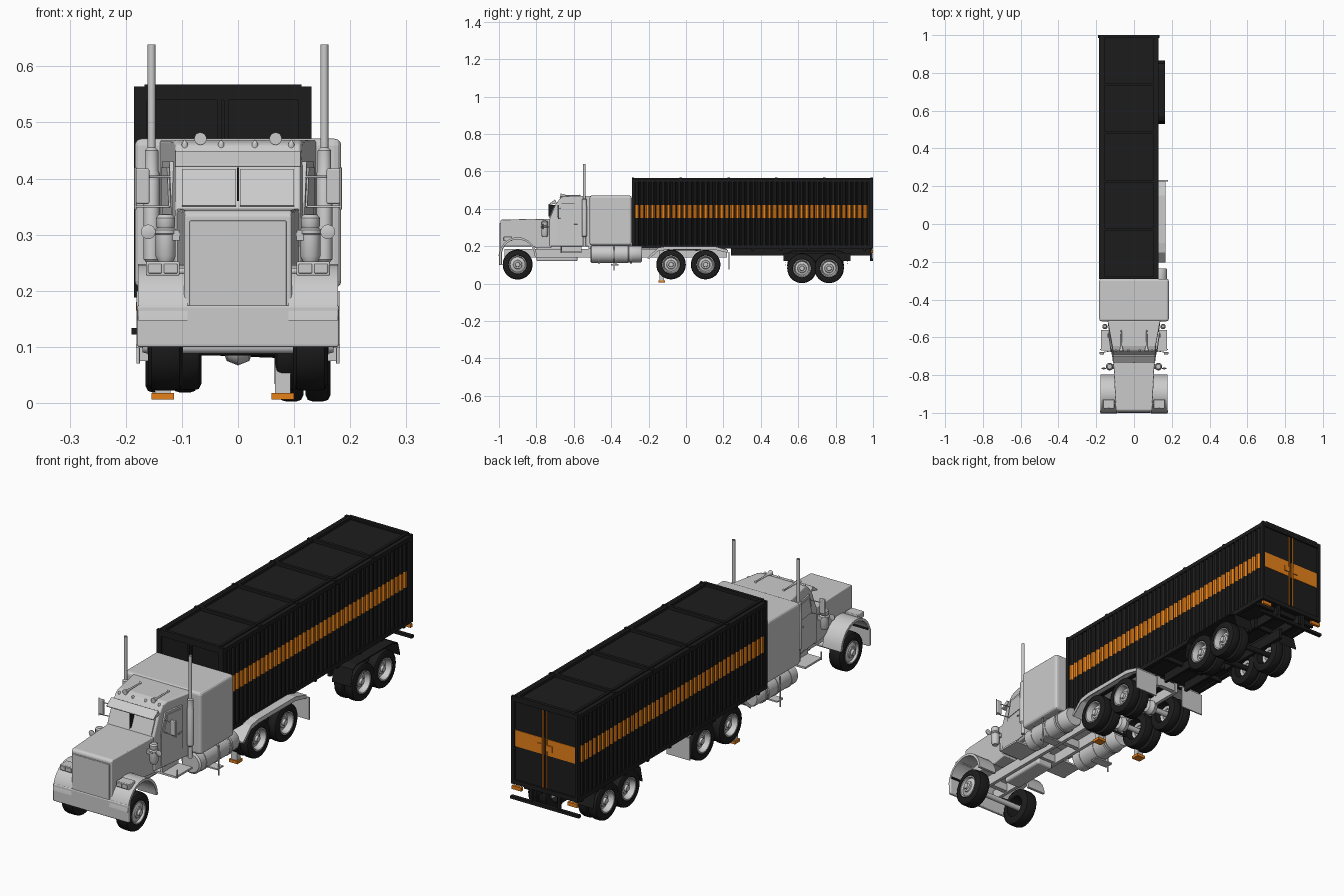
import bpy, bmesh, math
from mathutils import Vector

if "Cube" in bpy.data.objects:
    bpy.data.objects.remove(bpy.data.objects["Cube"])

def material(name, c):
    m = bpy.data.materials.new(name)
    m.diffuse_color = (*c, 1)
    m.use_nodes = True
    m.node_tree.nodes["Principled BSDF"].inputs["Base Color"].default_value = m.diffuse_color
    return m
BLACK = material("black", (0.012, 0.012, 0.012))
ORANGE = material("orange", (0.8, 0.22, 0.01))
TC = -0.027  # trailer centre line

def mesh(name, verts, faces, mat=None, bevel=0, smooth=False):
    me = bpy.data.meshes.new(name)
    me.from_pydata(verts, [], faces)
    bm = bmesh.new()
    bm.from_mesh(me)
    bmesh.ops.remove_doubles(bm, verts=bm.verts, dist=1e-6)
    bmesh.ops.recalc_face_normals(bm, faces=bm.faces)
    bm.to_mesh(me)
    bm.free()
    ob = bpy.data.objects.new(name, me)
    bpy.context.collection.objects.link(ob)
    if mat:
        me.materials.append(mat)
    if bevel:
        b = ob.modifiers.new("bevel", 'BEVEL')
        b.width, b.segments, b.limit_method = bevel, 3, 'ANGLE'
    if smooth:
        bpy.ops.object.select_all(action='DESELECT')
        ob.select_set(True)
        bpy.context.view_layer.objects.active = ob
        bpy.ops.object.shade_smooth_by_angle(angle=math.radians(35))
    return ob

def prism(name, pts, lo, hi, axis='x', **kw):
    """Extrude a yz profile along x, or an xy profile along z."""
    n = len(pts)
    v = [((h, a, b) if axis == 'x' else (a, b, h)) for h in (lo, hi) for a, b in pts]
    f = [(i, (i + 1) % n, n + (i + 1) % n, n + i) for i in range(n)]
    return mesh(name, v, f + [tuple(range(n)), tuple(range(n, 2 * n))], **kw)

def box(name, x0, x1, y0, y1, z0, z1, mat=None, **kw):
    return prism(name, [(y0, z0), (y1, z0), (y1, z1), (y0, z1)], x0, x1, mat=mat, **kw)

def sides(name, x0, x1, *a, c=0, **kw):
    """Box on both sides of a centre line."""
    box("right_" + name, c + x0, c + x1, *a, **kw)
    box("left_" + name, c - x1, c - x0, *a, **kw)

def lathe(name, prof, loc, axis, n=32, mat=None):
    """Revolve (radius, height) points about a direction."""
    q = Vector(axis).to_track_quat('Z', 'Y')
    v, f, m = [], [], len(prof)
    for i in range(n):
        a = 2 * math.pi * i / n
        v += [Vector(loc) + q @ Vector((r * math.cos(a), r * math.sin(a), h)) for r, h in prof]
    for i in range(n):
        for j in range(m - 1):
            k = (i + 1) % n
            f.append((i * m + j, k * m + j, k * m + j + 1, i * m + j + 1))
    return mesh(name, v, f, mat=mat, smooth=True)

def rod(name, a, b, r, mat=None, n=16):
    d = Vector(b) - Vector(a)
    return lathe(name, [(0, 0), (r, 0), (r, d.length), (0, d.length)], a, d, n, mat)

# ---------- wheels ----------
def wheel(name, s, xo, w, y, z, R=0.079, front=False):
    tire = [(0.046, -w), (R * .85, -w), (R * .97, -w * .9), (R, -w * .72), (R, -w * .28),
            (R * .97, -w * .1), (R * .85, 0), (0.05, 0), (0.046, -.004), (0.046, -w)]
    lathe(name + "_tire", tire, (s * xo, y, z), (s, 0, 0), 40, BLACK)
    d = -.004 if front else -.02
    rim = [(0.048, -w * .9), (0.048, -.001), (0.043, -.001), (0.040, -.01), (0.036, d - .004), (0.024, d),
           (0.022, d + .004), (0.014, d + .005), (0.012, d + .014), (0, d + .015)]
    lathe(name + "_rim", rim, (s * xo, y, z), (s, 0, 0), 32)

for s, side in ((1, "right"), (-1, "left")):
    wheel(side + "_steer_wheel", s, 0.16, 0.062, -0.9, 0.102, 0.08, True)
    for i, y in enumerate((-0.08, 0.105)):
        wheel(f"{side}_drive_outer_{i}", s, 0.16, 0.045, y, 0.102)
        wheel(f"{side}_drive_inner_{i}", s, 0.11, 0.045, y, 0.102)
    for i, y in enumerate((0.62, 0.765)):
        z = 0.082 if s > 0 else 0.098
        wheel(f"{side}_trailer_outer_{i}", s, 0.165, 0.045, y, z)
        wheel(f"{side}_trailer_inner_{i}", s, 0.117, 0.045, y, z)
for i, y in enumerate((-0.9, -0.08, 0.105, 0.62, 0.765)):
    rod(f"axle_{i}", (-0.13, y, 0.1), (0.13, y, 0.09 if y > .5 else .1), 0.012, BLACK if y > .5 else None)
    if y in (-0.08, 0.105):
        lathe(f"differential_{i}", [(0, -.03), (.025, -.02), (.033, 0), (.025, .02), (0, .03)], (0, y, .1), (1, 0, 0), 20)

# ---------- tractor chassis ----------
sides("frame_rail", 0.04, 0.055, -0.97, 0.22, 0.14, 0.185)
for i in range(8):
    y = -0.9 + i * 0.157
    box(f"frame_crossmember_{i}", -0.045, 0.045, y, y + 0.02, 0.145, 0.18)
box("fifth_wheel", -0.06, 0.06, -0.07, 0.08, 0.178, 0.193, BLACK)
box("engine_underside", -0.04, 0.04, -0.8, -0.58, 0.12, 0.2, bevel=0.01)
box("front_bumper", -0.18, 0.18, -1.0, -0.985, 0.1, 0.174, bevel=0.004)

# ---------- hood and grille ----------
hood = prism("hood", [(-0.993, 0.16), (-0.993, 0.335), (-0.985, 0.343), (-0.72, 0.347), (-0.72, 0.19),
                      (-0.80, 0.19), (-0.82, 0.2), (-0.97, 0.2)], -0.096, 0.096, bevel=0.004)
for v in hood.data.vertices:
    if v.co.y > -0.75:
        v.co.x *= 1.14
box("grille_panel", -0.086, 0.086, -0.997, -0.99, 0.17, 0.325, bevel=0.002)

# ---------- cab ----------
cab = prism("cab", [(-0.73, 0.2), (-0.73, 0.345), (-0.697, 0.425), (-0.668, 0.462), (-0.645, 0.469),
                    (-0.51, 0.469), (-0.51, 0.2)], -0.14, 0.14, bevel=0.005)
for v in cab.data.vertices:
    v.co.x *= 1 if v.co.y > -0.6 else 0.8
for s in (1, -1):
    a, b = sorted((s * 0.004, s * 0.1))
    prism("windscreen_pane", [(-0.732, 0.352), (-0.705, 0.417), (-0.70, 0.415), (-0.727, 0.35)], a, b)
box("windscreen_divider", -0.002, 0.002, -0.735, -0.69, 0.36, 0.42, BLACK)
prism("sun_visor", [(-0.7, 0.45), (-0.735, 0.424), (-0.733, 0.42), (-0.69, 0.43)], -0.112, 0.112, bevel=0.002)
box("sleeper", -0.184, 0.184, -0.515, -0.29, 0.205, 0.471, bevel=0.012)
box("sleeper_floor", -0.14, 0.14, -0.52, -0.29, 0.185, 0.21)

for s, side in ((1, "right"), (-1, "left")):
    # door panel and window follow the tapering cab side
    def cabside(name, pts, out):
        f = lambda y: s * (0.14 - (-0.51 - y) * 0.028 / 0.2 + out)
        n = len(pts)
        v = [(f(y) - s * d, y, z) for d in (0, .012) for y, z in pts]
        fc = [(i, (i + 1) % n, n + (i + 1) % n, n + i) for i in range(n)]
        mesh(name, v, fc + [tuple(range(n)), tuple(range(n, 2 * n))])
    cabside(side + "_door", [(-0.69, 0.21), (-0.69, 0.345), (-0.665, 0.43), (-0.57, 0.43), (-0.57, 0.21)], .004)
    cabside(side + "_door_window", [(-0.678, 0.35), (-0.657, 0.42), (-0.58, 0.42), (-0.58, 0.35)], .007)
    rod(side + "_door_handle", (s * .137, -0.6, 0.32), (s * .137, -0.58, 0.32), 0.003)
    # fender arch over the steered wheel
    outer, inner = [], []
    for i in range(15):
        t = math.pi * (0.02 + 0.96 * i / 14)
        outer.append((-0.9 + 0.103 * math.cos(t), 0.14 + 0.108 * math.sin(t)))
        inner.append((-0.9 + 0.092 * math.cos(t), 0.14 + 0.097 * math.sin(t)))
    a, b = sorted((s * 0.09, s * 0.178))
    prism(side + "_front_fender", outer + inner[::-1], a, b, smooth=True)
    a, b = sorted((s * 0.1, s * 0.177))
    box(side + "_bumper_gap", a, b, -0.99, -0.98, 0.172, 0.18, BLACK)
    a, b = sorted((s * 0.104, s * 0.164))
    box(side + "_headlight_housing", a, b, -0.975, -0.93, 0.227, 0.252, bevel=0.003)
    for k in (0.12, 0.148):
        box(side + "_headlight", s * k - .012, s * k + .012, -0.979, -0.97, 0.231, 0.248, bevel=0.002)
    rod(side + "_headlight_arm", (s * .09, -.95, .235), (s * .11, -.95, .235), .006)
    # air cleaner
    lathe(side + "_air_cleaner", [(0, 0), (.012, 0), (.018, .012), (.018, .05), (.02, .052), (.02, .058), (.015, .062),
                                  (.017, .066), (.017, .08), (.012, .086), (0, .087)], (s * .129, -.755, .25), (0, 0, 1), 24)
    box(side + "_air_intake", min(s * .1, s * .13), max(s * .1, s * .13), -.768, -.74, .29, .308)
    # exhaust stack
    lathe(side + "_exhaust", [(0, .2), (.009, .2), (.009, .25), (.014, .256), (.014, .41), (.012, .415), (.012, .45), (.007, .455),
                              (.007, .639), (.005, .639), (.005, .5)], (s * .154, -.543, 0), (0, 0, 1), 24)
    # mirror with arms
    box(side + "_mirror", s * .17 - .012, s * .17 + .012, -.69, -.678, .355, .418, bevel=.003)
    for z in (.35, .403):
        rod(side + "_mirror_arm", (s * .12, -.672, z), (s * .183, -.682, z), .002)
    rod(side + "_mirror_post", (s * .183, -.682, .345), (s * .183, -.682, .42), .002)
    lathe(side + "_round_mirror", [(0, 0), (.013, .002), (.013, .006), (0, .01)], (s * .16, -.76, .305), (0, -1, 0), 20)
    # fuel tank, straps and steps
    lathe(side + "_fuel_tank", [(0, 0), (.04, 0), (.047, .006), (.047, .2), (.044, .204), (.044, .268), (.04, .274), (0, .274)],
          (s * .132, -.51, .158), (0, 1, 0), 32)
    for y in (-.47, -.38, -.3):
        lathe(side + "_tank_strap", [(.046, 0), (.049, 0), (.049, .01), (.046, .01)], (s * .132, y, .158), (0, 1, 0), 32)
    a, b = sorted((s * .06, s * .175))
    box(side + "_cab_step", a, b, -.67, -.56, .164, .172)
    box(side + "_step_back", min(s * .1, s * .11), max(s * .1, s * .11), -.67, -.56, .17, .21)
    for y in (-.665, -.385):
        rod(side + "_step_hanger", (s * .178, y, .07 if y > -.5 else .165), (s * .178, y, .2), .003)
    box(side + "_tank_step", min(s * .1, s * .182), max(s * .1, s * .182), -.4, -.36, .098, .104)
    # rear fender and mud flap
    top = [(-.205, .14), (-.15, .192), (-.1, .2), (.15, .2), (.225, .18)]
    a, b = sorted((s * .07, s * .166))
    prism(side + "_rear_fender", top + [(y, z - .006) for y, z in top[::-1]], a, b)
    prism(side + "_fender_skirt", top + [(.225, .165), (.15, .182), (-.1, .182), (-.15, .174), (-.2, .13)],
          s * .166 - .002, s * .166 + .002)
    a, b = sorted((s * .07, s * .18))
    box(side + "_mud_flap", a, b, .226, .232, .075, .17)
    # roof horn
    lathe(side + "_roof_horn", [(0, 0), (.011, 0), (.009, .008), (.004, .03), (.003, .1), (.005, .105), (0, .11)],
          (s * .067, -.672, .471), (0, 1, 0), 20)
    for x in (.03, .095):
        lathe(side + "_marker_light", [(.006, 0), (.005, .008), (0, .014)], (s * x, -.668, .456), (0, -.3, 1), 12)

# ---------- trailer body ----------
X0, X1 = -0.185, 0.13
box("trailer_core", X0 + .008, X1 - .008, -.284, .99, .195, .555, BLACK)

def corrugated(name, s, z0, z1, mat):
    pts, p, n = [], 1.25 / 44, 44
    for i in range(n):
        y = -.275 + i * p
        pts += [(y, .149), (y + p * .2, .156), (y + p * .6, .156), (y + p * .8, .149)]
    pts = [(TC + s * x, y) for y, x in pts]
    prism(name, pts + [(TC + s * .145, pts[-1][1]), (TC + s * .145, pts[0][1])], z0, z1, 'z', mat=mat)

for s, side in ((1, "right"), (-1, "left")):
    corrugated(side + "_lower_wall", s, .205, .35, BLACK)
    corrugated(side + "_stripe", s, .35, .42, ORANGE)
    corrugated(side + "_upper_wall", s, .42, .545, BLACK)
sides("bottom_rail", .14, .1575, -.29, .995, .188, .207, c=TC, mat=BLACK)
sides("top_rail", .14, .1575, -.29, .995, .543, .56, c=TC, mat=BLACK)
sides("front_post", .135, .158, -.29, -.272, .188, .56, c=TC, mat=BLACK)
sides("rear_post", .145, .158, .98, 1.0, .188, .56, c=TC, mat=BLACK)
for i in range(6):
    y = -.29 + i * .2555
    box(f"roof_bow_{i}", TC - .14, TC + .14, y, y + .013, .553, .568, BLACK)
    sides(f"roof_bow_end_{i}", .13, .158, y, y + .013, .545, .564, c=TC, mat=BLACK)
sides("roof_edge", .128, .14, -.29, .99, .553, .566, c=TC, mat=BLACK)

# front wall framing
for x in (-.145, -.006, .006, .145):
    box("front_wall_stile", TC + x - .004, TC + x + .004, -.29, -.283, .2, .545, BLACK)
for z in (.2, .54):
    box("front_wall_rail", TC - .15, TC + .15, -.29, -.283, z, z + .015, BLACK)

# rear doors, stripe and lock bars
sides("rear_door", .003, .143, .985, .993, .207, .543, c=TC, mat=BLACK)
sides("rear_door_stripe", .003, .143, .99, .995, .35, .42, c=TC, mat=ORANGE)
box("rear_header", TC - .157, TC + .157, .985, 1.0, .543, .56, BLACK)
box("rear_sill", TC - .157, TC + .157, .985, 1.0, .188, .207, BLACK)
for s in (1, -1):
    rod("lock_bar", (TC + s * .009, .996, .21), (TC + s * .009, .996, .54), .0035, ORANGE, 10)
    box("lock_handle", TC + s * .022 - .014, TC + s * .022 + .014, .993, .999, .37, .395, ORANGE)

# trailer chassis, bumper and lights
sides("trailer_rail", .05, .062, .24, .985, .15, .19, c=TC, mat=BLACK)
sides("wheel_subframe", .06, .075, .52, .88, .12, .165, c=0, mat=BLACK)
for i in range(9):
    y = -.25 + i * .15
    box(f"floor_beam_{i}", TC - .15, TC + .15, y, y + .012, .175, .195, BLACK)
box("rear_bumper_bar", -.19, .135, .985, 1.0, .122, .134, BLACK)
sides("bumper_post", .06, .072, .985, .997, .125, .19, c=TC, mat=BLACK)
sides("tail_light", .11, .155, .988, 1.0, .165, .18, c=TC, mat=ORANGE)
for s, side in ((1, "right"), (-1, "left")):
    a, b = sorted((s * .075, s * .165))
    top = [(.53, .1), (.545, .165), (.57, .178), (.82, .178), (.85, .165), (.865, .11)]
    prism(side + "_trailer_fender", top + [(y, z - .005) for y, z in top[::-1]], a, b, mat=BLACK)

# landing gear with orange feet
for s, side in ((1, "right"), (-1, "left")):
    x = TC + s * .107
    box(side + "_landing_leg", x - .014, x + .014, -.142, -.118, .018, .19)
    box(side + "_landing_foot", x - .02, x + .02, -.148, -.112, .006, .018, ORANGE)
rod("landing_gear_shaft", (TC - .107, -.13, .09), (TC + .107, -.13, .09), .005, BLACK)
